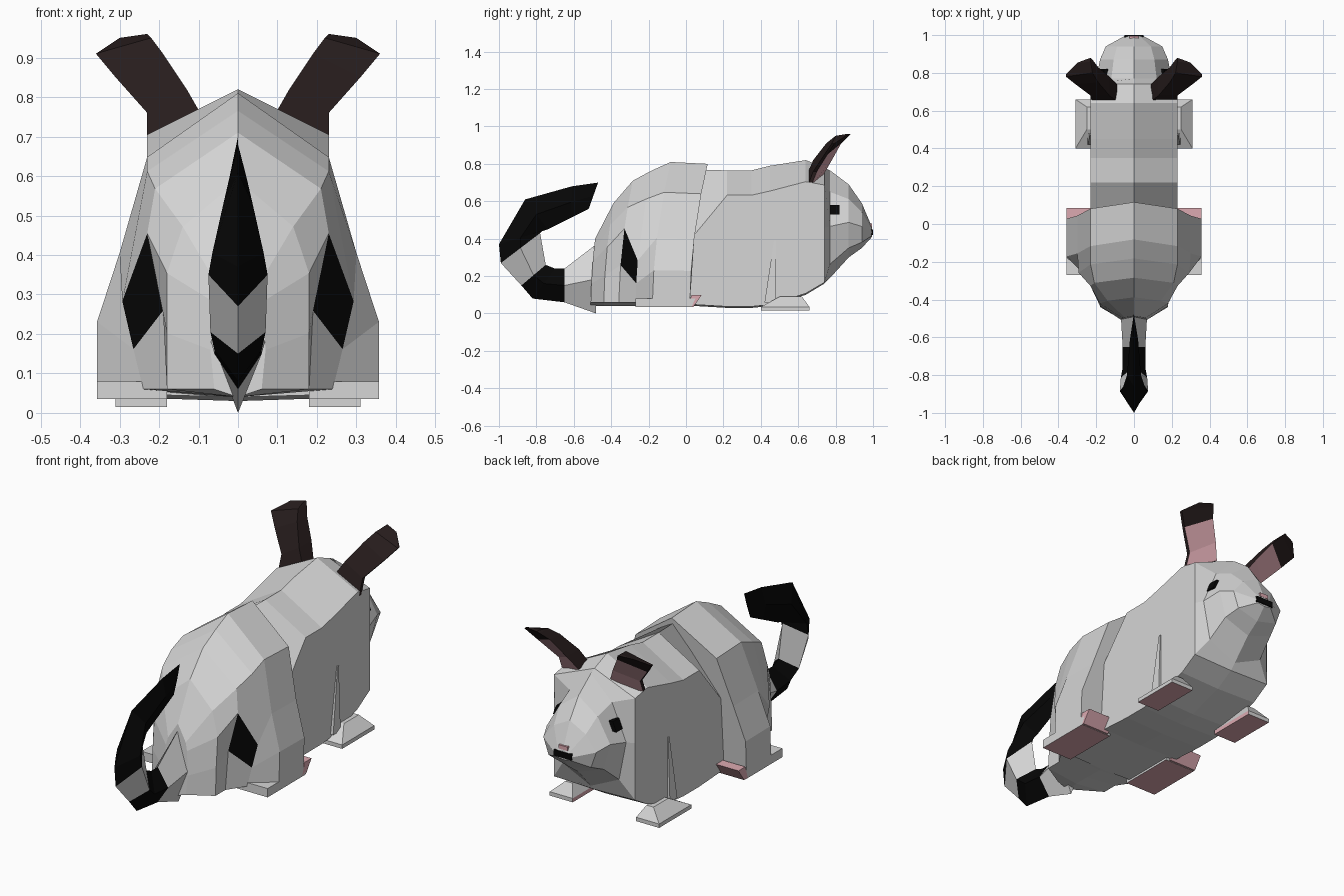
import bpy
import bmesh

default_cube = bpy.data.objects.get("Cube")
if default_cube:
    bpy.data.objects.remove(default_cube, do_unlink=True)


def make_material(name, colour):
    material = bpy.data.materials.new(name)
    material.use_nodes = True
    rgba = (*colour, 1)
    material.diffuse_color = rgba
    shader = next(n for n in material.node_tree.nodes if n.type == "BSDF_PRINCIPLED")
    shader.inputs["Base Color"].default_value = rgba
    return material


FUR = make_material("pale grey fur", (0.67, 0.67, 0.67))
BLACK = make_material("black fur", (0.002, 0.002, 0.002))
BROWN = make_material("dark brown ear", (0.02, 0.012, 0.012))
PINK = make_material("pink skin", (0.72, 0.4, 0.44))


def plain(row, column):
    return 0


def loft(name, rings, materials, rule=plain):
    """Skin closed rings; rule(row, column) gives a face's material index."""
    mesh = bpy.data.meshes.new(name)
    bm = bmesh.new()
    rows = [[bm.verts.new(point) for point in ring] for ring in rings]
    count = len(rows[0])
    for row, (lower, upper) in enumerate(zip(rows, rows[1:])):
        for column in range(count):
            after = (column + 1) % count
            face = bm.faces.new((lower[column], lower[after], upper[after], upper[column]))
            face.material_index = rule(row, column)
    # The first cap counts as row -1
    for row, end in ((-1, rows[0]), (len(rows) - 1, rows[-1])):
        face = bm.faces.new(end)
        face.material_index = rule(row, 0)
    bmesh.ops.recalc_face_normals(bm, faces=bm.faces)
    bm.to_mesh(mesh)
    bm.free()
    for material in materials:
        mesh.materials.append(material)
    obj = bpy.data.objects.new(name, mesh)
    bpy.context.collection.objects.link(obj)


def pair(name, rings, materials, rule=plain):
    """Build a part and its mirror image."""
    for side, sign in (("left", 1), ("right", -1)):
        flipped = [[(sign * x, y, z) for x, y, z in ring] for ring in rings]
        loft(side + "_" + name, flipped, materials, rule)


def mirrored_ring(half):
    """Close a half section running from the top centre to the bottom centre."""
    return half + [(-x, y, z) for x, y, z in reversed(half[1:-1])]


def rectangle(x_min, x_max, y_min, y_max, z):
    return [(x_min, y_min, z), (x_max, y_min, z), (x_max, y_max, z), (x_min, y_max, z)]


def body_section(y, top, bottom, width, shoulder, taper, lower_taper, jaw):
    """Ridge, shoulder, flank, lower edge and belly, placed by share of the height."""
    height = top - bottom
    return mirrored_ring([
        (0, y, top),
        (width * taper, y, bottom + height * shoulder),
        (width, y, bottom + height * 0.48),
        (width * lower_taper, y, bottom + height * jaw),
        (0, y, bottom),
    ])


# Trunk: y, ridge height, belly height, half width, shoulder share
BROAD = 0.23
trunk = [
    (-0.25, 0.68, 0.04, BROAD, 0.6),
    (0.05, 0.77, 0.04, BROAD, 0.53),
    (0.22, 0.765, 0.03, BROAD, 0.82),
    (0.35, 0.765, 0.03, BROAD, 0.82),
    (0.45, 0.79, 0.04, BROAD, 0.82),
    (0.64, 0.82, 0.1, BROAD, 0.84),
    (0.74, 0.78, 0.16, BROAD, 0.85),
]
# Head: y, forehead height, chin height, half width, brow share
head = [
    (0.77, 0.765, 0.19, 0.2, 0.8),
    (0.87, 0.69, 0.3, 0.18, 0.8),
    (0.94, 0.59, 0.35, 0.15, 0.8),
    (0.995, 0.46, 0.41, 0.05, 0.8),
]
rings = [body_section(*row, taper=1, lower_taper=1, jaw=0.01) for row in trunk]
rings += [body_section(*row, taper=0.6, lower_taper=0.8, jaw=0.13) for row in head]
loft("trunk_and_head", rings, [FUR])


def haunch_section(y, top, shoulder, hip, thigh, sole, hip_share):
    """Half section that leans forward toward the ridge."""
    hip_height = top * hip_share
    outline = [
        (0, top),
        (shoulder, top * 0.8),
        (hip, hip_height),
        (thigh, hip_height * 0.57),
        (sole, 0.06),
        (0, 0.04),
    ]
    return mirrored_ring([(x, y + 0.15 * z * z, z) for x, z in outline])


# Hindquarters, with one black facet on the back of each haunch
haunches = [
    (-0.51, 0.4, 0.05, 0.06, 0.07, 0.06, 0.7),
    (-0.44, 0.59, 0.14, 0.18, 0.18, 0.18, 0.6),
    (-0.36, 0.71, 0.21, 0.23, 0.19, 0.18, 0.64),
    (-0.27, 0.765, 0.23, 0.293, 0.265, 0.24, 0.37),
    (-0.18, 0.81, 0.23, 0.3, 0.357, 0.357, 0.5),
    (0.02, 0.8, 0.23, 0.3, 0.357, 0.357, 0.5),
]
loft("hindquarters", [haunch_section(*row) for row in haunches], [FUR, BLACK],
     lambda row, column: int(row == 2 and column in (2, 7)))

# Ringed tail: outer ridge y and z, inner ridge y and z, half width
tail = [
    (-0.48, 0, -0.48, 0.37, 0.07),
    (-0.65, 0.06, -0.65, 0.24, 0.06),
    (-0.82, 0.08, -0.7, 0.24, 0.06),
    (-0.88, 0.15, -0.75, 0.26, 0.07),
    (-0.99, 0.27, -0.78, 0.43, 0.075),
    (-1, 0.37, -0.77, 0.44, 0.065),
    (-0.86, 0.61, -0.74, 0.45, 0.037),
    (-0.61, 0.68, -0.62, 0.51, 0.022),
    (-0.47, 0.7, -0.52, 0.56, 0.002),
]
rings = []
for outer_y, outer_z, inner_y, inner_z, width in tail:
    side = (width, (outer_y + inner_y) / 2, (outer_z + inner_z) / 2)
    rings.append(mirrored_ring([(0, outer_y, outer_z), side, (0, inner_y, inner_z)]))
loft("ringed_tail", rings, [FUR, BLACK],
     lambda row, column: int(row in (1, 2) or row > 3))

# Ears: inner back edge, outer back edge, depth; pink on the lower front
ear = [
    ((0.09, 0.65, 0.75), (0.23, 0.65, 0.68), 0.09),
    ((0.13, 0.68, 0.82), (0.23, 0.68, 0.76), 0.1),
    ((0.19, 0.75, 0.91), (0.31, 0.74, 0.85), 0.08),
    ((0.22, 0.8, 0.95), (0.36, 0.78, 0.91), 0.07),
    ((0.23, 0.86, 0.96), (0.3, 0.85, 0.95), 0.02),
]
rings = []
for inner, outer, depth in ear:
    front_outer = (outer[0], outer[1] + depth * 0.2, outer[2])
    front_inner = (inner[0], inner[1] + depth, inner[2])
    rings.append([inner, outer, front_outer, front_inner])
pair("ear", rings, [BROWN, PINK], lambda row, column: int(column == 2 and row in (0, 1)))

# Feet, with pink soles and toes
hind_foot = [rectangle(0.18, 0.357, -0.27, 0.03, 0.035),
             rectangle(0.18, 0.357, -0.27, 0.05, 0.08)]
pair("hind_foot", hind_foot, [FUR, PINK], lambda row, column: int(row == -1))
pair("hind_toes", [rectangle(0.2, 0.357, 0.01, 0.04, 0.036),
                   rectangle(0.2, 0.357, 0.03, 0.085, 0.1)], [PINK])

front_foot = [rectangle(0.18, 0.31, 0.4, 0.66, 0.015),
              rectangle(0.18, 0.31, 0.4, 0.66, 0.035),
              rectangle(0.21, 0.25, 0.5, 0.62, 0.09)]
pair("front_foot", front_foot, [FUR, PINK],
     lambda row, column: int(row == -1 or (row == 0 and column == 3)))

# Front legs: slim wedges along the flank
pair("front_leg", [rectangle(0.21, 0.245, 0.42, 0.48, 0.06),
                   rectangle(0.21, 0.235, 0.47, 0.48, 0.39)], [FUR])

# Face details
pair("eye", [rectangle(0.1, 0.18, 0.77, 0.82, 0.53),
             rectangle(0.1, 0.16, 0.77, 0.82, 0.58)], [BLACK])
loft("nose", [rectangle(-0.025, 0.025, 0.95, 0.995, z) for z in (0.46, 0.48)], [PINK])
loft("mouth", [rectangle(-0.05, 0.05, 0.95, 1, z) for z in (0.42, 0.45)], [BLACK])
